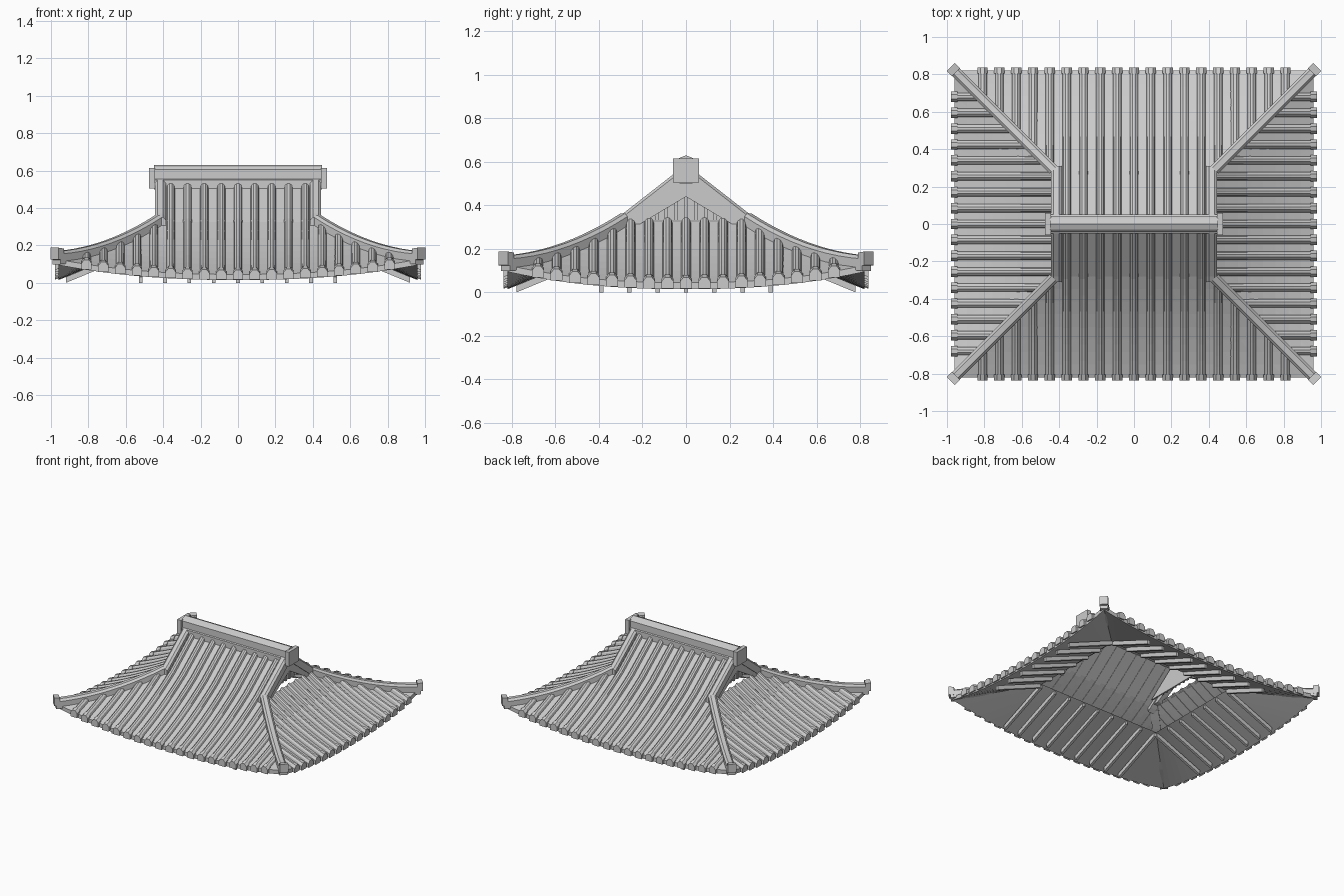
import bpy, bmesh, math
from mathutils import Vector

if "Cube" in bpy.data.objects:
    bpy.data.objects.remove(bpy.data.objects["Cube"])

# overall roof layout: u is the run down the slope, hips sit where |x| = u + OFF, |y| = u
OFF, BREAK, EAVE = 0.14, 0.28, 0.82


def roof_z(u, m=0.0):
    """Roof surface height; m is 0 at mid slope and 1 on the hip line."""
    if u <= BREAK:
        return 0.325 + 0.78 * (BREAK - u)
    d = u - BREAK
    return 0.325 - 0.66 * d + 0.262 * d * d + 0.08 * abs(m) ** 2.3 * (d / (EAVE - BREAK)) ** 2


def place(side, sign, along, u):
    """Point (x, y) on a front/back slope or on a side slope."""
    return (sign * (u + OFF), along) if side else (along, sign * u)


def finish(name, bm):
    bmesh.ops.remove_doubles(bm, verts=bm.verts, dist=1e-5)
    bmesh.ops.recalc_face_normals(bm, faces=bm.faces)
    me = bpy.data.meshes.new(name)
    bm.to_mesh(me)
    bm.free()
    ob = bpy.data.objects.new(name, me)
    bpy.context.collection.objects.link(ob)
    return ob


def sweep(bm, path, section, scales=None):
    """Sweep a closed section (across, up) along a path, keeping up vertical."""
    path = [Vector(p) for p in path]
    rings = []
    for i, p in enumerate(path):
        d = path[min(i + 1, len(path) - 1)] - path[max(i - 1, 0)]
        if scales and Vector((d.x, d.y)).length < 1e-6:
            d = path[-1] - path[0]
        across = Vector((-d.y, d.x, 0)).normalized()
        k = scales[i] if scales else 1
        rings.append([bm.verts.new(p + across * a * k + Vector((0, 0, h * k))) for a, h in section])
    n = len(section)
    for r, s in zip(rings, rings[1:]):
        for j in range(n):
            bm.faces.new((r[j], r[(j + 1) % n], s[(j + 1) % n], s[j]))
    bm.faces.new(rings[0])
    bm.faces.new(rings[-1][::-1])


def grid(bm, rows):
    vs = [[bm.verts.new(p) for p in r] for r in rows]
    for a, b in zip(vs, vs[1:]):
        for j in range(len(a) - 1):
            bm.faces.new((a[j], a[j + 1], b[j + 1], b[j]))


def prism(bm, outline, x0, x1):
    """Extrude a (y, z) outline along x."""
    a = [bm.verts.new((x0, y, z)) for y, z in outline]
    b = [bm.verts.new((x1, y, z)) for y, z in outline]
    for j in range(len(a)):
        k = (j + 1) % len(a)
        bm.faces.new((a[j], a[k], b[k], b[j]))
    bm.faces.new(a)
    bm.faces.new(b[::-1])


def rect(w, lo, hi):
    return [(-w, lo), (-w, hi), (w, hi), (w, lo)]


def capped(w, lo, hi):
    return [(-w, lo), (-w, hi - 0.015), (-w * 0.5, hi), (w * 0.5, hi), (w, hi - 0.015), (w, lo)]


SLOPES = [(side, sign) for side in (0, 1) for sign in (-1, 1)]
N = 24
M = [-1 + 2 * j / N for j in range(N + 1)]

# roof deck, fascia and sloping soffit
bm = bmesh.new()
for side, sign in SLOPES:
    us = [BREAK + (EAVE - BREAK) * i / 8 for i in range(9)]
    if not side:
        us = [0] + us
    rows = []
    for u in us:
        w = u if side else max(u, BREAK) + OFF
        rows.append([(*place(side, sign, m * w, u), roof_z(u, m)) for m in M])
    grid(bm, rows)
    low = [(x, y, z - 0.03) for x, y, z in rows[-1]]
    ui = 0.38
    wi = ui if side else ui + OFF
    inner = [(*place(side, sign, m * wi, ui), 0.19) for m in M]
    grid(bm, [rows[-1], low])
    grid(bm, [low, inner])
finish("roof_deck", bm)

# rows of round cover tiles with wider end tiles at the eaves
TILE = [(-0.024, -0.006), (-0.018, 0.017), (-0.007, 0.027), (0.007, 0.027), (0.018, 0.017), (0.024, -0.006)]
END = [(-0.028, -0.02), (-0.028, 0.012), (-0.012, 0.032), (0.012, 0.032), (0.028, 0.012), (0.028, -0.02)]
for side, name, count, step in ((0, "main_slope_tiles", 9, 0.09), (1, "side_slope_tiles", 8, 0.085)):
    bm = bmesh.new()
    for sign in (-1, 1):
        for i in range(-count, count + 1):
            a = i * step
            if side:
                u0 = max(abs(a), BREAK + 0.01)
            else:
                u0 = abs(a) - OFF if abs(a) > BREAK + OFF else 0.03
            path = []
            for k in range(10):
                u = u0 + (EAVE - u0) * k / 9
                w = max(u, BREAK) + (0 if side else OFF)
                path.append((*place(side, sign, a, u), roof_z(u, min(1, abs(a) / w))))
            sweep(bm, path, TILE)
            z = path[-1][2]
            sweep(bm, [(*place(side, sign, a, EAVE - 0.015), z + 0.004),
                       (*place(side, sign, a, EAVE + 0.018), z - 0.008)], END)
    finish(name, bm)

# main ridge with end blocks
bm = bmesh.new()
sweep(bm, [(-0.45, 0, 0), (0.45, 0, 0)],
      [(-0.05, 0.5), (-0.05, 0.55), (-0.042, 0.555), (-0.042, 0.605), (-0.03, 0.618), (0, 0.63),
       (0.03, 0.618), (0.042, 0.605), (0.042, 0.555), (0.05, 0.55), (0.05, 0.5)])
finish("main_ridge", bm)
bm = bmesh.new()
for s in (-1, 1):
    sweep(bm, [(s * 0.443, 0, 0), (s * 0.475, 0, 0)], rect(0.06, 0.505, 0.615))
finish("ridge_end_blocks", bm)

# descending ridges, hip ridges and hip end blocks
down, hips, ends = bmesh.new(), bmesh.new(), bmesh.new()
for sx in (-1, 1):
    for sy in (-1, 1):
        sweep(down, [(sx * 0.415, sy * y, roof_z(y)) for y in (0.03, 0.16, 0.28, 0.31)],
              capped(0.029, -0.03, 0.045))
        us = [BREAK + 0.01 + (EAVE - BREAK) * i / 10 for i in range(11)]
        sweep(hips, [(sx * (u + OFF), sy * u, roof_z(u, 1)) for u in us], capped(0.029, -0.025, 0.045))
        sweep(ends, [(sx * 0.952, sy * 0.812, 0.125), (sx * 0.98, sy * 0.84, 0.13)], rect(0.03, -0.005, 0.058))
finish("descending_ridges", down)
finish("hip_ridges", hips)
finish("hip_end_blocks", ends)

# gable barge boards, recessed gable walls and battens
boards, walls = bmesh.new(), bmesh.new()
half = [(0.29, 0.345), (0.29, 0.315), (0.21, 0.315)]
outline = [(0, 0.56)] + half + [(0, 0.44)] + [(-y, z) for y, z in half[::-1]]
for s in (-1, 1):
    prism(boards, outline, s * 0.395, s * 0.438)
    prism(walls, [(-0.24, 0.33), (0, 0.515), (0.24, 0.33)], s * 0.36, s * 0.37)
    for i in range(-3, 4):
        y = i * 0.045
        prism(walls, [(y - 0.008, 0.33), (y + 0.008, 0.33), (y + 0.008, 0.48 - abs(y) * 0.78),
                      (y - 0.008, 0.48 - abs(y) * 0.78)], s * 0.37, s * 0.38)
finish("barge_boards", boards)
finish("gable_walls", walls)

# rafters under the eaves
bm = bmesh.new()
for side, sign in SLOPES:
    n = 3 if side else 4
    for i in range(-n, n + 1):
        a = i * 0.13
        sweep(bm, [(*place(side, sign, a, EAVE - 0.04), 0.014), (*place(side, sign, a, 0.39), 0.175)],
              rect(0.01, -0.014, 0.018))
finish("eave_rafters", bm)
